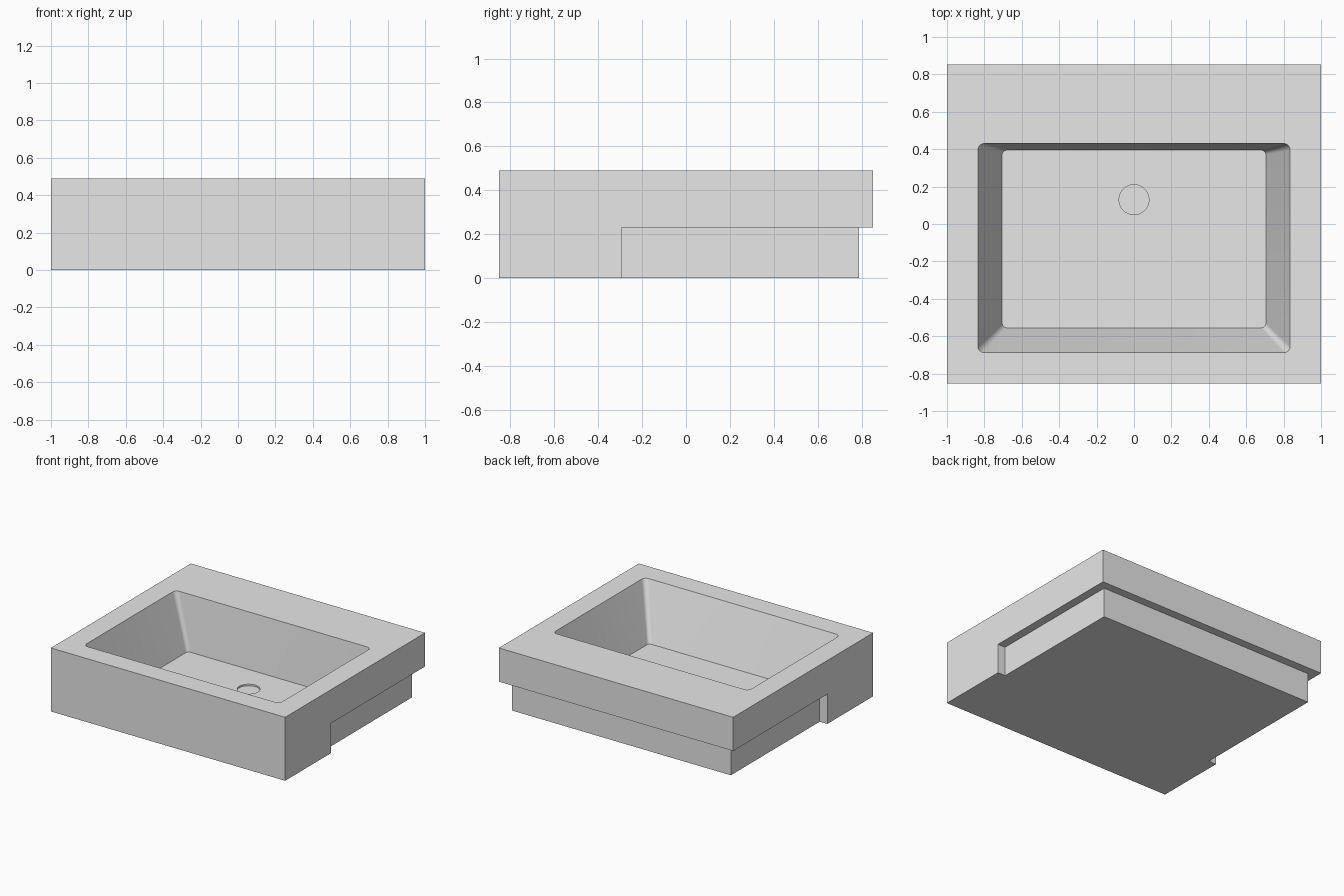
import bpy
import bmesh
import math
from mathutils import Vector

cube = bpy.data.objects.get("Cube")
if cube:
    bpy.data.objects.remove(cube, do_unlink=True)

# Main dimensions
X, Y, TOP = 1.0, 0.853, 0.49           # outer half width, half depth, height
INSET, LEDGE, STEP = 0.065, 0.23, -0.295  # recessed underside behind the front apron
FLOOR, DRAIN_DEPTH = 0.065, 0.012
ARC = 8                                # segments per rounded corner
XI, YI = X - INSET, Y - INSET

bm = bmesh.new()


def face(points):
    return bm.faces.new([bm.verts.new(p) for p in points])


def rounded_rect(hx, y0, y1, r, z):
    """Ring of points, corner by corner, counter-clockwise from +x +y."""
    pts = []
    corners = [(hx - r, y1 - r), (r - hx, y1 - r), (r - hx, y0 + r), (hx - r, y0 + r)]
    for k, (cx, cy) in enumerate(corners):
        for i in range(ARC + 1):
            a = math.pi / 2 * (k + i / ARC)
            pts.append((cx + r * math.cos(a), cy + r * math.sin(a), z))
    return pts


def circle(cx, cy, r, z):
    n = 4 * (ARC + 1)
    angles = [2 * math.pi * (i + 0.5) / n for i in range(n)]
    return [(cx + r * math.cos(a), cy + r * math.sin(a), z) for a in angles]


def loft(a, b):
    for i in range(len(a)):
        j = (i + 1) % len(a)
        face([a[i], a[j], b[j], b[i]])


# Outer walls: front apron, back edge and the stepped sides
face([(-X, -Y, 0), (X, -Y, 0), (X, -Y, TOP), (-X, -Y, TOP)])
face([(X, Y, LEDGE), (-X, Y, LEDGE), (-X, Y, TOP), (X, Y, TOP)])
for s in (-1, 1):
    face([(s * X, y, z) for y, z in ((-Y, 0), (STEP, 0), (STEP, LEDGE),
                                     (Y, LEDGE), (Y, TOP), (-Y, TOP))])
    # Step behind the apron and recessed lower side
    face([(s * X, STEP, 0), (s * XI, STEP, 0), (s * XI, STEP, LEDGE), (s * X, STEP, LEDGE)])
    face([(s * XI, STEP, 0), (s * XI, YI, 0), (s * XI, YI, LEDGE), (s * XI, STEP, LEDGE)])

# Recessed lower back, overhanging ledge and underside
face([(XI, YI, 0), (-XI, YI, 0), (-XI, YI, LEDGE), (XI, YI, LEDGE)])
face([(x, y, LEDGE) for x, y in ((X, STEP), (X, Y), (-X, Y), (-X, STEP),
                                 (-XI, STEP), (-XI, YI), (XI, YI), (XI, STEP))])
face([(x, y, 0) for x, y in ((-X, -Y), (X, -Y), (X, STEP), (XI, STEP),
                             (XI, YI), (-XI, YI), (-XI, STEP), (-X, STEP))])

# Flat rim around the bowl: a fan at each corner, a quad along each side
rim = rounded_rect(0.835, -0.688, 0.43, 0.035, TOP)
outer = [(X, Y, TOP), (-X, Y, TOP), (-X, -Y, TOP), (X, -Y, TOP)]
for k in range(4):
    first = k * (ARC + 1)
    for i in range(first, first + ARC):
        face([outer[k], rim[i + 1], rim[i]])
    face([outer[k], outer[(k + 1) % 4], rim[(first + ARC + 1) % len(rim)], rim[first + ARC]])

# Sloping bowl, flat floor and shallow round drain
basin = rounded_rect(0.705, -0.555, 0.395, 0.025, FLOOR)
drain_top = circle(0, 0.13, 0.08, FLOOR)
drain_low = circle(0, 0.13, 0.08, FLOOR - DRAIN_DEPTH)
loft(rim, basin)
loft(basin, drain_top)
loft(drain_top, drain_low)
face(drain_low)

bmesh.ops.remove_doubles(bm, verts=bm.verts, dist=1e-5)
bmesh.ops.recalc_face_normals(bm, faces=bm.faces)
mesh = bpy.data.meshes.new("wash_basin")
bm.to_mesh(mesh)
bm.free()

# Single ceramic colour
mat = bpy.data.materials.new("ceramic_grey")
mat.use_nodes = True
colour = (0.8, 0.8, 0.8, 1)
mat.diffuse_color = colour
mat.node_tree.nodes["Principled BSDF"].inputs["Base Color"].default_value = colour
mesh.materials.append(mat)

obj = bpy.data.objects.new("wash_basin", mesh)
bpy.context.collection.objects.link(obj)
bpy.ops.object.select_all(action='DESELECT')
obj.select_set(True)
bpy.context.view_layer.objects.active = obj
bpy.ops.object.shade_smooth_by_angle(angle=math.radians(30))
